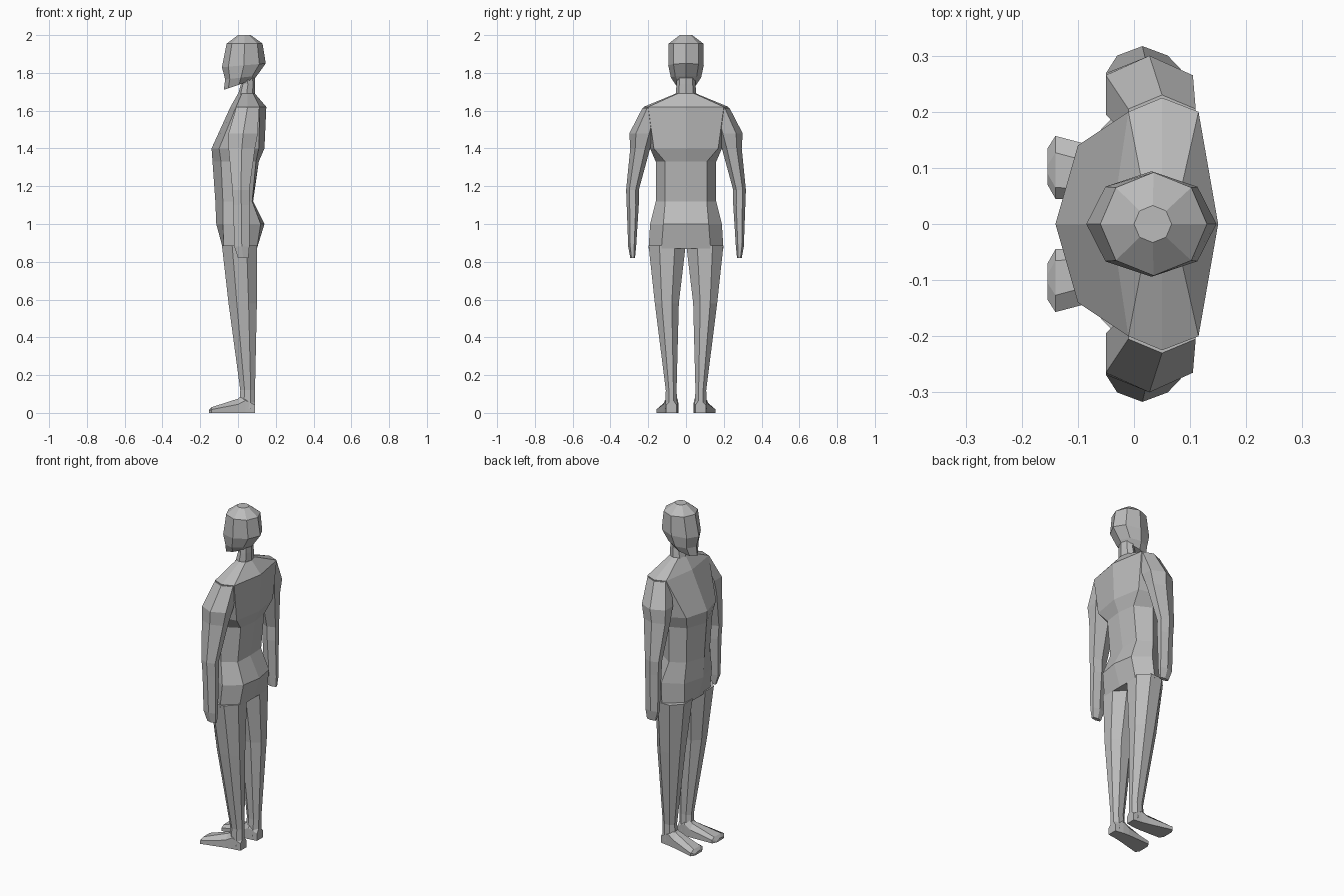
import bpy, bmesh, math

grey = bpy.data.materials.new("plain grey")
grey.diffuse_color = (0.5, 0.5, 0.5, 1)


def loft(name, rings, mirror=False):
    """Skin a stack of point rings, cap both ends, optionally mirror across y."""
    bm = bmesh.new()
    loops = [[bm.verts.new(p) for p in ring] for ring in rings]
    n = len(loops[0])
    for a, b in zip(loops, loops[1:]):
        for i in range(n):
            j = (i + 1) % n
            bm.faces.new((a[i], a[j], b[j], b[i]))
    bm.faces.new(loops[0])
    bm.faces.new(loops[-1])
    bmesh.ops.recalc_face_normals(bm, faces=bm.faces)
    me = bpy.data.meshes.new(name)
    bm.to_mesh(me)
    bm.free()
    me.materials.append(grey)
    ob = bpy.data.objects.new(name, me)
    bpy.context.collection.objects.link(ob)
    if mirror:
        mod = ob.modifiers.new("mirror", 'MIRROR')
        mod.use_axis = (False, True, False)
    return ob


def oval(x0, x1, y0, y1, z0, z1=None, n=8, turn=0.0):
    """Ring filling a box in plan; z runs from z0 at the front to z1 at the back."""
    z1 = z0 if z1 is None else z1
    angles = [turn + 2 * math.pi * i / n for i in range(n)]
    mx = max(abs(math.cos(a)) for a in angles)
    my = max(abs(math.sin(a)) for a in angles)
    pts = []
    for a in angles:
        c, s = math.cos(a) / mx, math.sin(a) / my
        pts.append(((x0 + x1) / 2 + c * (x1 - x0) / 2,
                    (y0 + y1) / 2 + s * (y1 - y0) / 2,
                    z0 + (z1 - z0) * (c + 1) / 2))
    return pts


def body_ring(z, front, fx, fy, sx, sy, bx, by, back):
    """Symmetric eight-point torso section."""
    half = [(fx, fy), (sx, sy), (bx, by)]
    pts = [(front, 0)] + half + [(back, 0)] + [(x, -y) for x, y in reversed(half)]
    return [(x, y, z) for x, y in pts]


# Torso and hips, facing -x
loft("torso", [body_ring(*r) for r in (
    (1.69, 0.00, 0.02, 0.045, 0.05, 0.055, 0.08, 0.045, 0.09),
    (1.62, -0.04, -0.01, 0.20, 0.05, 0.225, 0.115, 0.20, 0.15),
    (1.40, -0.14, -0.10, 0.14, 0.00, 0.19, 0.11, 0.17, 0.14),
    (1.33, -0.135, -0.09, 0.12, 0.00, 0.16, 0.095, 0.11, 0.11),
    (1.12, -0.12, -0.08, 0.11, 0.00, 0.16, 0.075, 0.11, 0.08),
    (1.00, -0.115, -0.08, 0.13, 0.03, 0.19, 0.12, 0.12, 0.14),
    (0.87, -0.08, -0.075, 0.12, 0.02, 0.198, 0.10, 0.13, 0.10),
)])

# Neck and head
loft("neck", [oval(0.0, 0.09, -0.05, 0.05, 1.78),
              oval(0.015, 0.09, -0.05, 0.05, 1.74),
              oval(0.0, 0.09, -0.055, 0.055, 1.685)])
loft("head", [oval(x0, x1, -w, w, z0, z1) for x0, x1, w, z0, z1 in (
    (0.0, 0.067, 0.033, 2.0, 2.0),
    (-0.06, 0.13, 0.092, 1.955, 1.955),
    (-0.085, 0.147, 0.094, 1.83, 1.85),
    (-0.068, 0.10, 0.08, 1.765, 1.785),
    (-0.075, 0.085, 0.055, 1.71, 1.765),
)])

# Arms
loft("arms", [oval(*r, n=6, turn=math.pi / 6) for r in (
    (-0.01, 0.11, 0.13, 0.23, 1.615),
    (-0.05, 0.105, 0.16, 0.30, 1.48),
    (-0.05, 0.09, 0.19, 0.295, 1.40),
    (-0.03, 0.06, 0.25, 0.317, 1.18),
    (-0.025, 0.06, 0.25, 0.314, 1.10),
    (-0.02, 0.06, 0.264, 0.306, 0.88),
    (0.00, 0.055, 0.27, 0.295, 0.82),
)], mirror=True)

# Legs
loft("legs", [oval(*r, turn=math.pi / 8) for r in (
    (-0.085, 0.10, 0.002, 0.198, 0.885),
    (-0.05, 0.10, 0.038, 0.165, 0.58),
    (0.012, 0.09, 0.05, 0.107, 0.12),
    (0.005, 0.09, 0.045, 0.11, 0.02),
)], mirror=True)


# Feet, lofted from heel to toe
def foot_ring(x, y0, y1, top):
    return [(x, y0, 0), (x, y0, top * 0.6), (x, y0 + 0.02, top),
            (x, y1 - 0.03, top), (x, y1, top * 0.6), (x, y1, 0)]


loft("feet", [foot_ring(*r) for r in (
    (0.09, 0.05, 0.105, 0.07),
    (0.04, 0.042, 0.112, 0.11),
    (0.00, 0.04, 0.12, 0.075),
    (-0.14, 0.045, 0.157, 0.03),
    (-0.154, 0.07, 0.135, 0.015),
)], mirror=True)
